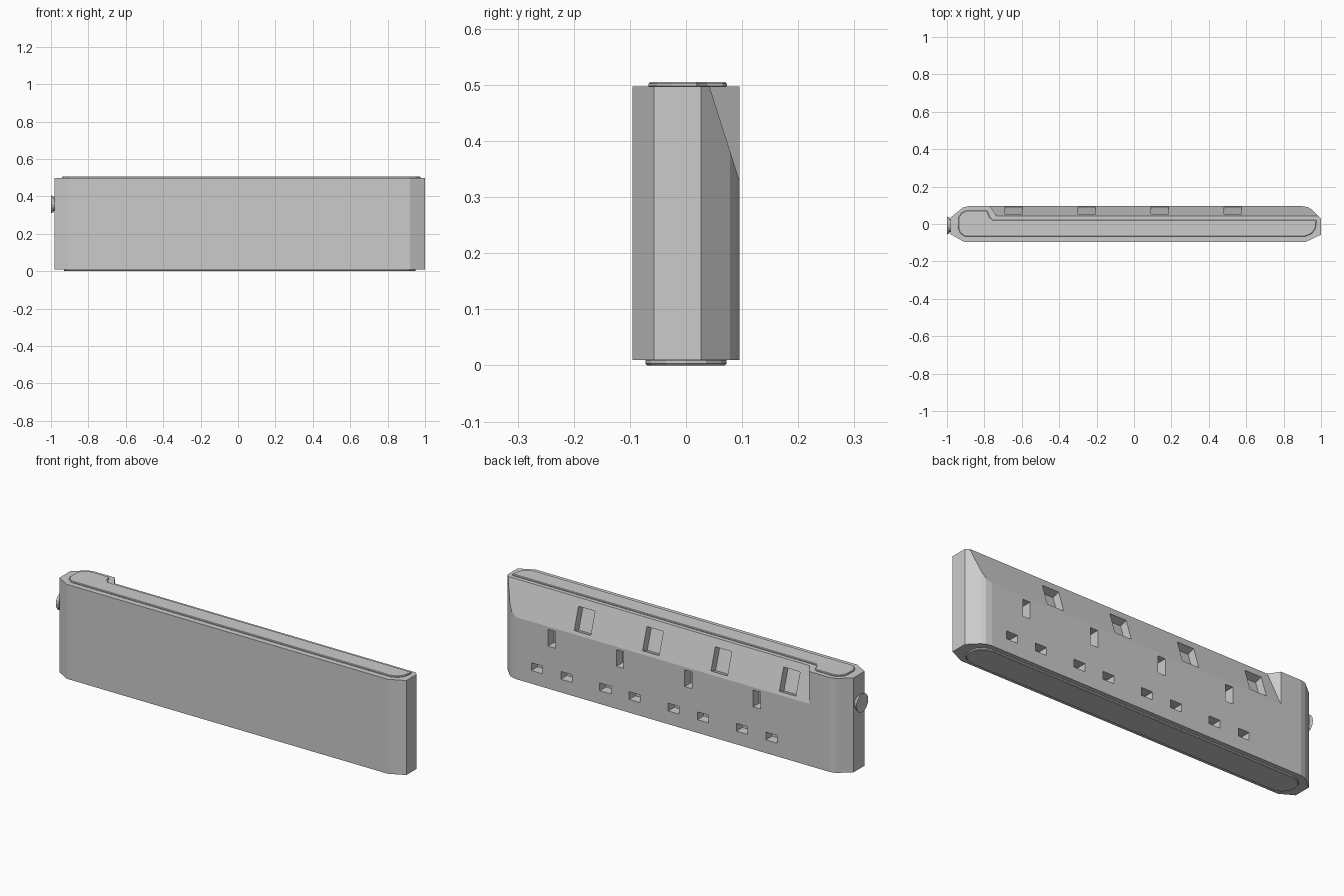
import bpy, bmesh, math
from mathutils import Matrix, Vector

if "Cube" in bpy.data.objects:
    bpy.data.objects.remove(bpy.data.objects["Cube"])


def prism(name, outline, z0, z1, bevel=0.0):
    """Extrude a plan outline (x, y) between two heights."""
    bm = bmesh.new()
    base = bm.faces.new([bm.verts.new((x, y, z0)) for x, y in outline])
    up = bmesh.ops.extrude_face_region(bm, geom=[base])["geom"]
    for v in up:
        if isinstance(v, bmesh.types.BMVert):
            v.co.z = z1
    bmesh.ops.recalc_face_normals(bm, faces=bm.faces)
    return finish(name, bm, bevel)


def finish(name, bm, bevel=0.0):
    me = bpy.data.meshes.new(name)
    bm.to_mesh(me)
    bm.free()
    ob = bpy.data.objects.new(name, me)
    bpy.context.collection.objects.link(ob)
    if bevel:
        m = ob.modifiers.new("edge", "BEVEL")
        m.width, m.segments = bevel, 1
        m.limit_method, m.angle_limit = "ANGLE", math.radians(50)
    return ob


def add_box(bm, centre, size, tilt=0.0):
    mat = (Matrix.Translation(centre) @ Matrix.Rotation(tilt, 4, "X")
           @ Matrix.Diagonal((*size, 1)))
    bmesh.ops.create_cube(bm, size=1, matrix=mat)


def cut(target, cutter):
    """Subtract the cutter and remove it."""
    m = target.modifiers.new("cut", "BOOLEAN")
    m.operation, m.solver, m.object = "DIFFERENCE", "EXACT", cutter
    bpy.context.view_layer.objects.active = target
    bpy.ops.object.modifier_apply(modifier=m.name)
    bpy.data.objects.remove(cutter, do_unlink=True)


# Housing with chamfered ends
body = prism("housing", [
    (-0.98, -0.055), (-0.91, -0.095), (0.92, -0.095), (1.0, -0.057),
    (1.0, 0.027), (0.95, 0.078), (0.93, 0.09), (0.90, 0.095),
    (-0.885, 0.095), (-0.915, 0.088), (-0.98, 0.035)], 0.01, 0.497)

# Sloping switch panel: wedge removed from the top back edge
bm = bmesh.new()
top, low = (0.042, 0.497), (0.095, 0.33)
d = Vector((low[0] - top[0], low[1] - top[1]))
a = (top[0] - d.x * 0.5, top[1] - d.y * 0.5)
b = (low[0] + d.x * 0.5, low[1] + d.y * 0.5)
section = [a, b, (0.25, b[1]), (0.25, a[1])]
ends = []
for right in (False, True):
    ends.append([bm.verts.new((1.1 if right else -0.72 - 0.65 * (y - 0.02), y, z))
                 for y, z in section])
bm.faces.new(ends[0])
bm.faces.new(ends[1][::-1])
for i in range(4):
    j = (i + 1) % 4
    bm.faces.new((ends[0][i], ends[1][i], ends[1][j], ends[0][j]))
bmesh.ops.recalc_face_normals(bm, faces=bm.faces)
cut(body, finish("wedge_cutter", bm))

# Four sockets (three slots each) and their switch recesses
tilt = math.atan2(-d.x, d.y) if d.y > 0 else math.atan2(d.x, -d.y)
bm = bmesh.new()
for i in range(4):
    x = 0.70 - 0.39 * i
    add_box(bm, (x, 0.085, 0.272), (0.042, 0.08, 0.086))
    for s in (-1, 1):
        add_box(bm, (x + s * 0.084, 0.085, 0.098), (0.063, 0.08, 0.04))
    add_box(bm, (x - 0.172, 0.072, 0.402), (0.094, 0.08, 0.117), tilt)
cut(body, finish("slot_cutter", bm))

# Raised top plate, stepped around the switch panel
prism("top_plate", [
    (-0.94, -0.025), (-0.93, -0.048), (-0.905, -0.067), (0.915, -0.067),
    (0.95, -0.052), (0.97, -0.025), (0.977, 0.022), (-0.755, 0.022),
    (-0.772, 0.038), (-0.782, 0.066), (-0.792, 0.073), (-0.895, 0.073),
    (-0.922, 0.06), (-0.938, 0.035)], 0.495, 0.505, 0.003)

# Raised base plate with rounded ends
arc = [(1 - math.cos(t), math.sin(t)) for t in
       [math.radians(-90 + 30 * k) for k in range(7)]]
right = [(0.95 - 0.07 * u, 0.072 * v) for u, v in arc]
left = [(-0.93 + 0.07 * u, 0.072 * v) for u, v in reversed(arc)]
prism("base_plate", right + left, 0.0, 0.012, 0.003)

# Cable boss: neck and round cap on the left end
bm = bmesh.new()
for radius2, radius1, x, depth in ((0.036, 0.036, -0.98, 0.02), (0.042, 0.048, -0.9935, 0.013)):
    bmesh.ops.create_cone(
        bm, cap_ends=True, segments=16, radius1=radius1, radius2=radius2, depth=depth,
        matrix=Matrix.Translation((x, -0.008, 0.357)) @ Matrix.Rotation(math.pi / 2, 4, "Y"))
finish("cable_boss", bm)
